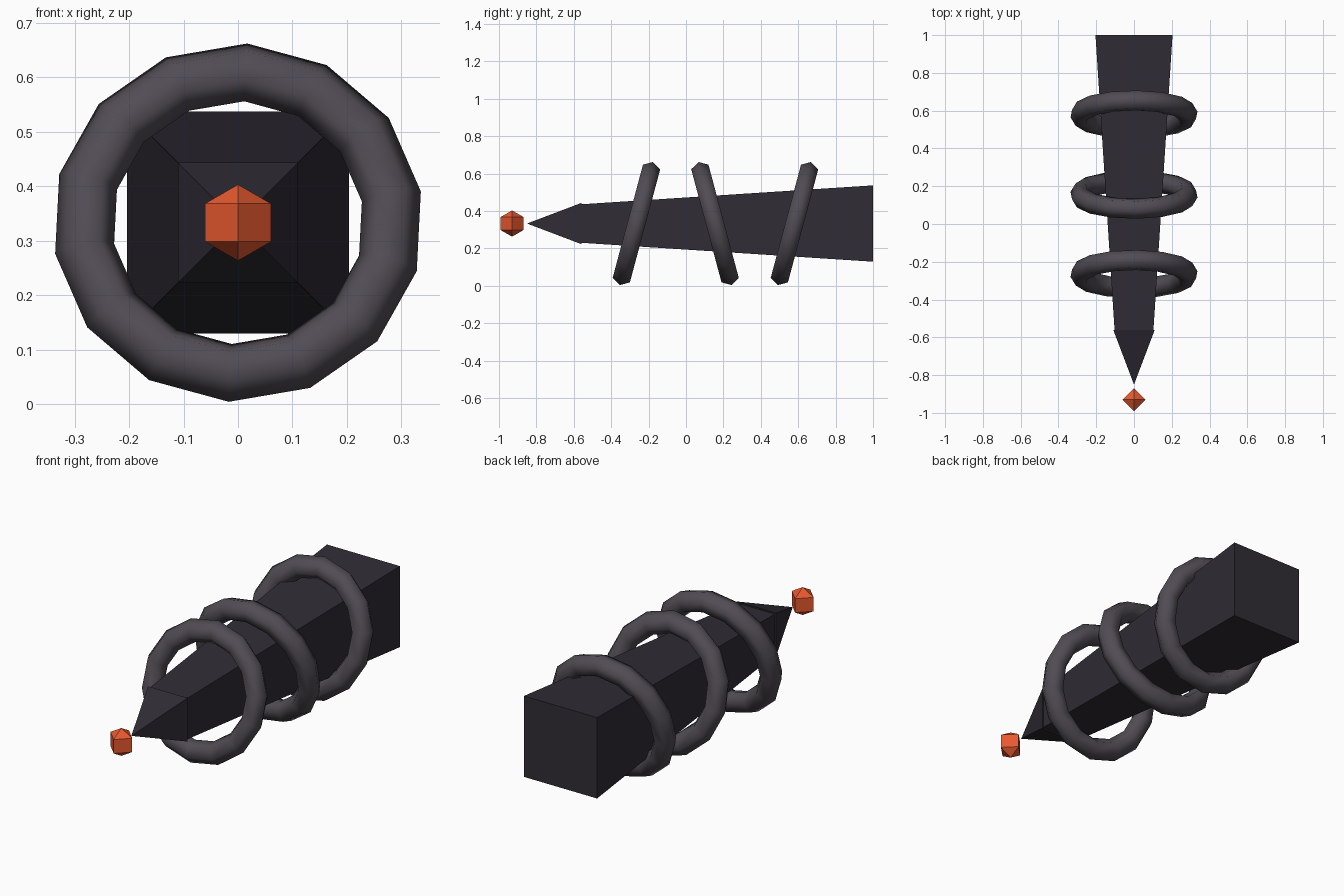
import bpy
from math import radians, sqrt, pi

if "Cube" in bpy.data.objects:
    bpy.data.objects.remove(bpy.data.objects["Cube"])

Z = 0.333  # height of the long axis


def material(name, rgb):
    m = bpy.data.materials.new(name)
    m.diffuse_color = (*rgb, 1)
    m.use_nodes = True
    m.node_tree.nodes["Principled BSDF"].inputs["Base Color"].default_value = m.diffuse_color
    return m


dark = material("dark", (0.030, 0.025, 0.036))
grey = material("warm_grey", (0.082, 0.072, 0.088))
orange = material("orange", (0.80, 0.10, 0.028))


def finish(name, mat):
    o = bpy.context.object
    o.name = name
    o.data.materials.append(mat)
    return o


def square_cone(name, y_front, y_back, h_front, h_back, mat):
    """Four-sided tapered bar along y; h = half width of the square ends."""
    bpy.ops.mesh.primitive_cone_add(
        vertices=4, radius1=h_back * sqrt(2), radius2=h_front * sqrt(2),
        depth=y_back - y_front)
    o = finish(name, mat)
    # turn the square flat-on, then lay the bar down with its tip to the front
    for v in o.data.vertices:
        x, y, z = v.co
        a, b = (x - y) / sqrt(2), (x + y) / sqrt(2)
        v.co = (a, -z, b)
    o.location = (0, (y_front + y_back) / 2, Z)
    return o


# Tapered shaft and pointed tip
square_cone("shaft", -0.56, 1.0, 0.103, 0.204, dark)
square_cone("tip", -0.85, -0.56, 0.0, 0.11, dark)

# Floating octahedral gem in front of the tip
bpy.ops.mesh.primitive_uv_sphere_add(segments=4, ring_count=2, radius=0.07,
                                     location=(0, -0.93, Z))
finish("gem", orange)

# Tilted rings around the shaft
for i, (y, tilt, spin) in enumerate([(-0.265, -15, 10), (0.155, 15, 10),
                                     (0.58, -15, 10)]):
    bpy.ops.mesh.primitive_torus_add(
        major_segments=14, minor_segments=6, major_radius=0.286,
        minor_radius=0.055, location=(0, y, Z))
    ring = finish(f"ring_{i + 1}", grey)
    ring.rotation_euler = (radians(90 + tilt), 0, 0)
    ring.rotation_euler.rotate_axis("Z", radians(spin))
    bpy.ops.object.shade_smooth_by_angle(angle=radians(65))
